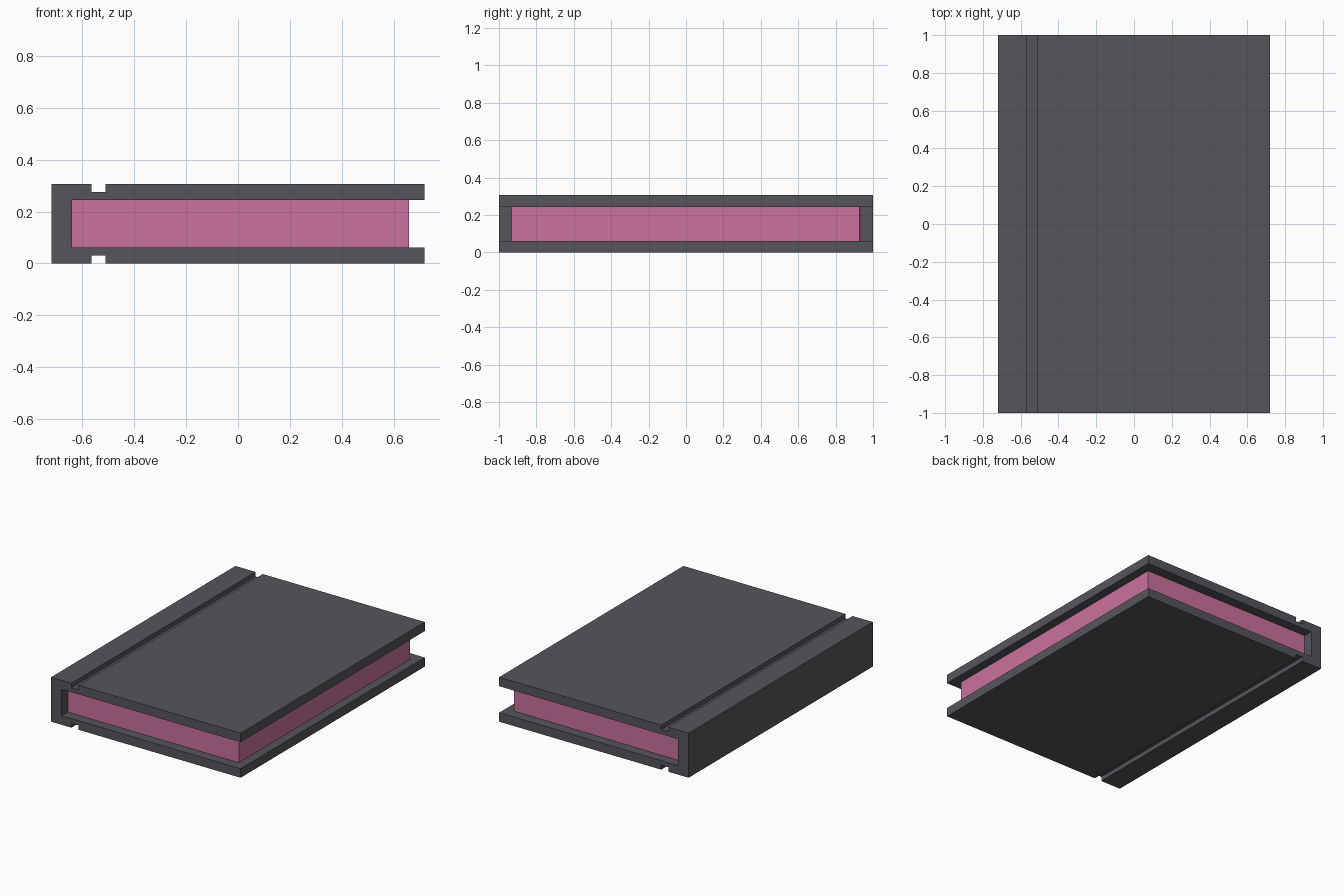
import bpy, bmesh
from mathutils import Vector

if "Cube" in bpy.data.objects:
    bpy.data.objects.remove(bpy.data.objects["Cube"])


def material(name, rgb):
    m = bpy.data.materials.new(name)
    m.diffuse_color = (*rgb, 1)
    m.use_nodes = True
    m.node_tree.nodes["Principled BSDF"].inputs["Base Color"].default_value = m.diffuse_color
    return m


def prism(name, outline, offset, mat):
    """Extrude a closed flat outline along offset into a solid."""
    bm = bmesh.new()
    face = bm.faces.new([bm.verts.new(p) for p in outline])
    ext = bmesh.ops.extrude_face_region(bm, geom=[face], use_keep_orig=True)
    moved = [v for v in ext["geom"] if isinstance(v, bmesh.types.BMVert)]
    bmesh.ops.translate(bm, verts=moved, vec=Vector(offset))
    bmesh.ops.recalc_face_normals(bm, faces=bm.faces)
    me = bpy.data.meshes.new(name)
    bm.to_mesh(me)
    bm.free()
    me.materials.append(mat)
    ob = bpy.data.objects.new(name, me)
    bpy.context.collection.objects.link(ob)
    return ob


charcoal = material("charcoal cover", (0.093, 0.091, 0.105))
pink = material("pink pages", (0.59, 0.165, 0.337))

H, BOARD, GROOVE = 0.306, 0.062, 0.031   # total height, board thickness, groove depth

# Cover: C-shaped section, bottom half mirrored to the top, hinge groove on both boards
half = [(-0.72, 0), (-0.566, 0), (-0.566, GROOVE), (-0.512, GROOVE), (-0.512, 0),
        (0.72, 0), (0.72, BOARD), (-0.64, BOARD)]
section = half + [(x, H - z) for x, z in reversed(half)]
prism("cover", [(x, -1, z) for x, z in section], (0, 2, 0), charcoal)

# Page block, tapering very slightly at the far corner
pages = [(-0.64, -0.933), (0.66, -0.933), (0.66, 0.927), (-0.64, 0.935)]
prism("page_block", [(x, y, BOARD) for x, y in pages], (0, 0, H - 2 * BOARD), pink)
